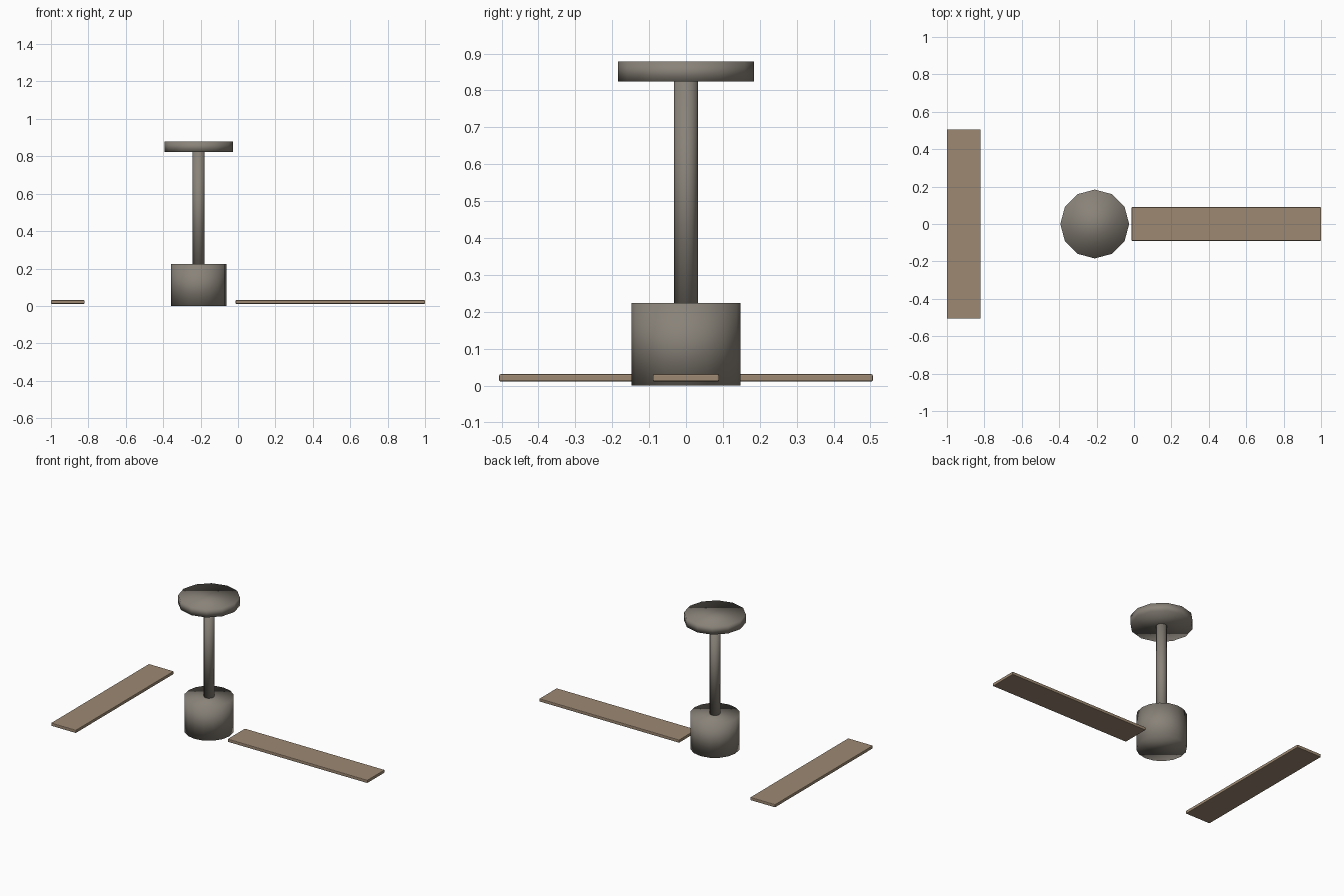
import bpy, math

if "Cube" in bpy.data.objects:
    bpy.data.objects.remove(bpy.data.objects["Cube"])

HUB_X = -0.21


def material(name, color):
    m = bpy.data.materials.new(name)
    m.diffuse_color = color
    m.use_nodes = True
    m.node_tree.nodes["Principled BSDF"].inputs["Base Color"].default_value = m.diffuse_color
    return m


metal = material("warm_grey_metal", (0.25, 0.225, 0.19, 1))
wood = material("light_wood", (0.34, 0.25, 0.17, 1))


def cylinder(name, radius, z0, z1, sides):
    # rotate so that a vertex lies on the x axis
    bpy.ops.mesh.primitive_cylinder_add(
        vertices=sides, radius=radius, depth=z1 - z0,
        location=(HUB_X, 0, (z0 + z1) / 2))
    ob = bpy.context.object
    ob.name = name
    ob.data.materials.append(metal)
    bpy.ops.object.shade_smooth()
    return ob


def blade(name, x, angle):
    bpy.ops.mesh.primitive_cube_add(size=1, location=(x, 0, 0.021))
    ob = bpy.context.object
    ob.name = name
    ob.scale = (1.013, 0.18, 0.02)
    bpy.ops.object.transform_apply(location=False, rotation=False, scale=True)
    ob.rotation_euler.z = angle
    bev = ob.modifiers.new("soft_edge", 'BEVEL')
    bev.width = 0.004
    bev.segments = 2
    ob.data.materials.append(wood)
    return ob


# Ceiling mount, rod and motor housing
cylinder("ceiling_mount", 0.184, 0.824, 0.878, 12)
cylinder("down_rod", 0.032, 0.22, 0.83, 12)
cylinder("motor_housing", 0.148, 0.0, 0.224, 16)

# Two detached blades: one along x, one turned across at the left
blade("right_blade", 0.4935, 0)
blade("left_blade", -0.91, math.radians(90))
